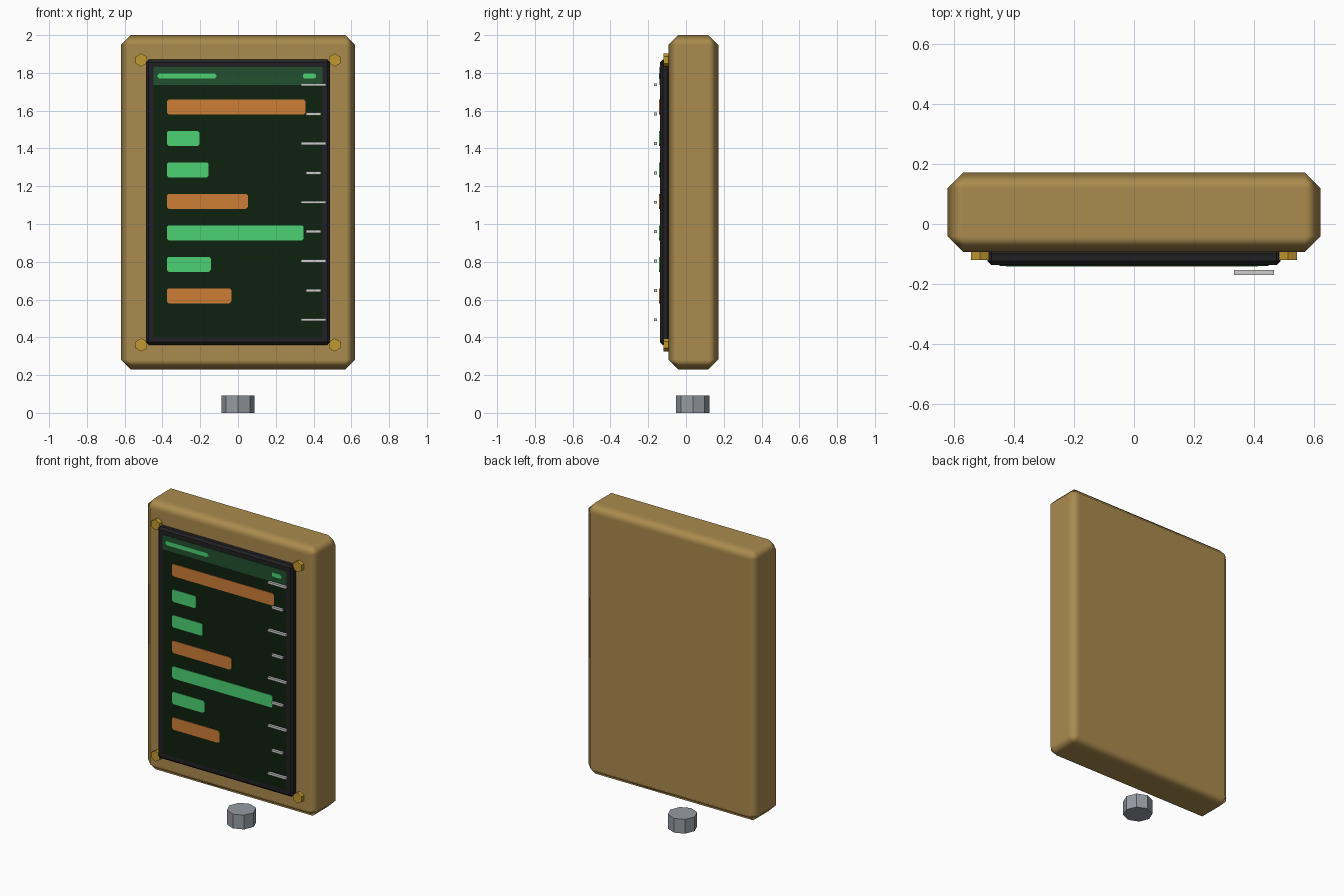
import bpy, bmesh, math
from mathutils import Matrix

if "Cube" in bpy.data.objects:
    bpy.data.objects.remove(bpy.data.objects["Cube"])


def material(name, r, g, b):
    # sRGB 0-255 to linear
    lin = [((c / 255 + 0.055) / 1.055) ** 2.4 if c > 10 else c / 255 / 12.92 for c in (r, g, b)]
    m = bpy.data.materials.new(name)
    m.diffuse_color = (*lin, 1)
    m.use_nodes = True
    m.node_tree.nodes["Principled BSDF"].inputs["Base Color"].default_value = m.diffuse_color
    return m


BRASS = material("brass", 171, 139, 78)
BLACK = material("black_frame", 33, 33, 35)
SCREEN = material("dark_green_screen", 13, 33, 14)
HEADER = material("header_green", 33, 80, 46)
GREEN = material("bright_green", 76, 209, 116)
ORANGE = material("orange", 205, 126, 54)
TICK = material("light_grey", 205, 205, 203)
GOLD = material("gold_bolt", 192, 152, 48)
STEEL = material("steel", 150, 156, 163)


def finish(bm, name, mat):
    me = bpy.data.meshes.new(name)
    bm.to_mesh(me)
    bm.free()
    ob = bpy.data.objects.new(name, me)
    bpy.context.collection.objects.link(ob)
    me.materials.append(mat)
    return ob


def box(name, x, y, z, mat, bevel=0.0, smooth=False):
    """Box given by (min, max) on each axis, with an optional chamfer."""
    bm = bmesh.new()
    bmesh.ops.create_cube(bm, size=1)
    for v in bm.verts:
        v.co = [r[0] if c < 0 else r[1] for c, r in zip(v.co, (x, y, z))]
    if smooth:
        for f in bm.faces:
            f.smooth = True
    ob = finish(bm, name, mat)
    if bevel:
        b = ob.modifiers.new("chamfer", 'BEVEL')
        b.width = bevel
        b.segments = 1
        b.limit_method = 'ANGLE'
        b.harden_normals = smooth
    return ob


def plate(name, x, z, y, mat, cut=0.0):
    """Thin plate facing -y with clipped corners."""
    bm = bmesh.new()
    (x0, x1), (z0, z1), c = x, z, cut
    pts = [(x0 + c, z0), (x1 - c, z0), (x1, z0 + c), (x1, z1 - c),
           (x1 - c, z1), (x0 + c, z1), (x0, z1 - c), (x0, z0 + c)]
    if not c:
        pts = [(x0, z0), (x1, z0), (x1, z1), (x0, z1)]
    f = bm.faces.new([bm.verts.new((px, y + 0.004, pz)) for px, pz in pts])
    ext = bmesh.ops.extrude_face_region(bm, geom=[f])
    for v in ext["geom"]:
        if isinstance(v, bmesh.types.BMVert):
            v.co.y = y
    bmesh.ops.recalc_face_normals(bm, faces=bm.faces)
    return finish(bm, name, mat)


def prism(name, sides, radius, depth, mat, matrix):
    bm = bmesh.new()
    bmesh.ops.create_cone(bm, cap_ends=True, segments=sides, radius1=radius,
                          radius2=radius, depth=depth, matrix=matrix)
    return finish(bm, name, mat)


# Casing and screen frame
box("casing", (-0.62, 0.62), (-0.093, 0.171), (0.23, 2.0), BRASS, 0.052, True)
box("screen_frame", (-0.488, 0.488), (-0.137, -0.085), (0.36, 1.87), BLACK, 0.014)

# Screen, header band and header marks
plate("screen", (-0.447, 0.447), (0.402, 1.83), -0.1385, SCREEN)
plate("header_band", (-0.447, 0.447), (1.735, 1.83), -0.14, HEADER)
plate("header_mark_left", (-0.425, -0.115), (1.77, 1.797), -0.142, GREEN, 0.008)
plate("header_mark_right", (0.343, 0.413), (1.77, 1.797), -0.142, GREEN, 0.008)

# Display bars
bars = [(0.358, ORANGE), (-0.203, GREEN), (-0.155, GREEN), (0.052, ORANGE),
        (0.348, GREEN), (-0.143, GREEN), (-0.035, ORANGE)]
for i, (end, mat) in enumerate(bars):
    zc = 1.62 - i * 0.1667
    plate(f"display_bar_{i + 1}", (-0.377, end), (zc - 0.04, zc + 0.04), -0.142, mat, 0.01)

# Scale ticks floating in front, alternately long and short
for i in range(9):
    zc = 1.737 - i * 0.1555
    w = 0.04 if i % 2 else 0.066
    box(f"scale_tick_{i + 1}", (0.399 - w, 0.399 + w), (-0.170, -0.153),
        (zc - 0.0075, zc + 0.0075), TICK)

# Corner bolts, hexagonal with a point upwards
for sx in (-1, 1):
    for zc in (0.36, 1.868):
        m = (Matrix.Translation((sx * 0.512, -0.1025, zc)) @ Matrix.Rotation(math.pi / 2, 4, 'X'))
        prism("corner_bolt", 6, 0.035, 0.035, GOLD, m)

# Eight-sided foot knob below the casing
prism("foot_knob", 8, 0.088, 0.093, STEEL, Matrix.Translation((0, 0.036, 0.0465)))
